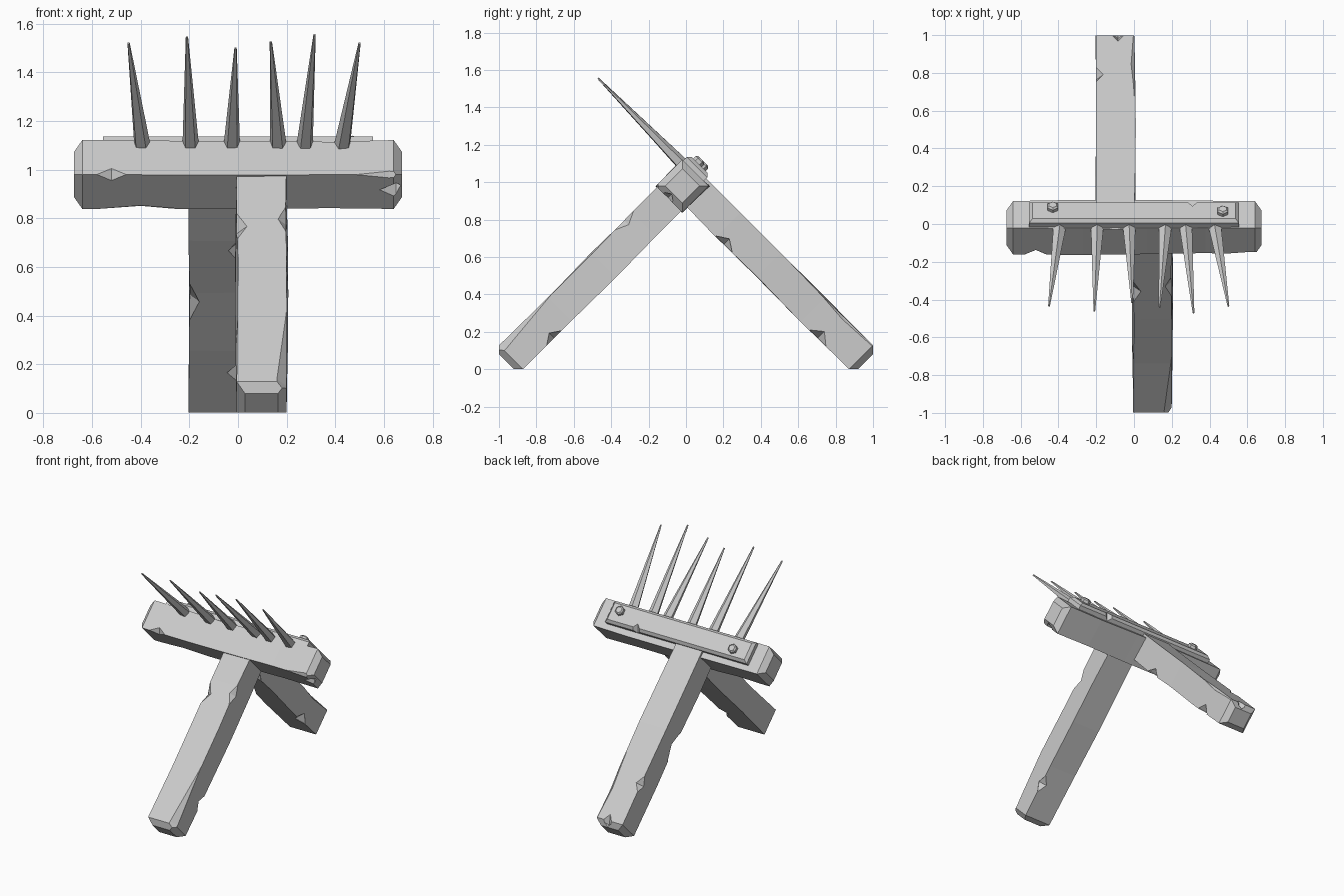
import bpy, bmesh, math, random
from mathutils import Matrix, Vector

random.seed(4)
if "Cube" in bpy.data.objects:
    bpy.data.objects.remove(bpy.data.objects["Cube"])

grey = bpy.data.materials.new("plain_grey")
grey.use_nodes = True
GREY = (0.6, 0.6, 0.6, 1)
grey.diffuse_color = GREY
grey.node_tree.nodes["Principled BSDF"].inputs["Base Color"].default_value = GREY


def finish(name, bm, frame):
    bmesh.ops.recalc_face_normals(bm, faces=bm.faces)
    mesh = bpy.data.meshes.new(name)
    bm.to_mesh(mesh)
    bm.free()
    mesh.materials.append(grey)
    obj = bpy.data.objects.new(name, mesh)
    obj.matrix_world = frame
    bpy.context.collection.objects.link(obj)
    return obj


def chip_away(obj, frame, chips, half_y, half_z):
    """Cut faceted notches: (distance along, side y, side z, half length, depth)."""
    for along, sy, sz, length, depth in chips:
        bm = bmesh.new()
        at = Matrix.Translation((along, sy * half_y, sz * half_z))
        bmesh.ops.create_uvsphere(bm, u_segments=4, v_segments=2, radius=1,
                                  matrix=at @ Matrix.Diagonal((length, depth, depth, 1)))
        cutter = finish("chip_cutter", bm, frame)
        cutter.hide_render = True
        mod = obj.modifiers.new("chip", "BOOLEAN")
        mod.operation = "DIFFERENCE"
        mod.solver = "EXACT"
        mod.object = cutter
        bpy.context.view_layer.update()
        bpy.context.view_layer.objects.active = obj
        bpy.ops.object.modifier_apply(modifier=mod.name)
        bpy.data.objects.remove(cutter)


def timber(name, frame, start, end, width, depth, chips, bevel=0.035, wobble=0.006):
    """Rough-hewn beam along local x with chamfered ends and uneven sides."""
    bm = bmesh.new()
    middle = Matrix.Translation(((start + end) / 2, 0, 0))
    bmesh.ops.create_cube(bm, size=1, matrix=middle @ Matrix.Diagonal((end - start, width, depth, 1)))
    rims = [e for e in bm.edges if abs(e.verts[0].co.x - e.verts[1].co.x) < 1e-4]
    bmesh.ops.bevel(bm, geom=rims, offset=bevel, segments=1, affect="EDGES")
    for part in (0.3, 0.55, 0.78):
        x = start + (end - start) * part
        bmesh.ops.bisect_plane(bm, geom=bm.verts[:] + bm.edges[:] + bm.faces[:],
                               plane_co=(x, 0, 0), plane_no=(1, 0, 0))
        for v in bm.verts:
            if abs(v.co.x - x) < 1e-4:
                v.co.y += random.uniform(-wobble, wobble)
                v.co.z += random.uniform(-wobble, wobble)
    obj = finish(name, bm, frame)
    chip_away(obj, frame, chips, width / 2, depth / 2)
    return obj


def frame_at(origin, ex, ey):
    ex, ey = Vector(ex).normalized(), Vector(ey).normalized()
    m = Matrix((ex, ey, ex.cross(ey))).transposed().to_4x4()
    m.translation = origin
    return m


# Two legs leaning against each other, side by side under the beam
front_frame = frame_at((0.097, -0.96, 0.04), (0, 1, 1), (-1, 0, 0))
timber("front_leg", front_frame, 0, 1.33, 0.205, 0.18, [
    (0.94, 1, 1, 0.08, 0.045),
    (0.98, -1, 1, 0.08, 0.035),
    (0.27, -1, -1, 0.06, 0.04),
    (0.05, -1, 1, 0.45, 0.04)])
back_frame = frame_at((-0.1, 0.96, 0.04), (0, -1, 1), (1, 0, 0))
timber("back_leg", back_frame, 0, 1.33, 0.205, 0.18, [
    (0.98, 1, -1, 0.07, 0.045),
    (0.27, 1, -1, 0.06, 0.05),
    (0.68, -1, -1, 0.12, 0.045),
    (0.33, -1, 1, 0.06, 0.04),
    (0.02, 0.15, 1, 0.06, 0.04),
    (0.25, 1, 1, 0.3, 0.02)])

# Crossbeam set on its edge; its local y faces up and back, local z up and front
beam_frame = frame_at((0, -0.02, 0.98), (1, 0, 0), (0, 1, 1))
timber("crossbeam", beam_frame, -0.675, 0.675, 0.2, 0.2, [
    (-0.52, -1, 1, 0.06, 0.035),
    (0.65, -1, 0.1, 0.07, 0.04),
    (-0.4, -1, -1, 0.18, 0.02),
    (0.62, -1, 1, 0.2, 0.02),
    (-0.1, 1, 1, 0.2, 0.012)])

# Bolted plate along the upper back face
plate_frame = beam_frame @ Matrix.Translation((0, 0.115, 0.015))
bm = bmesh.new()
bmesh.ops.create_cube(bm, size=1, matrix=Matrix.Diagonal((1.11, 0.06, 0.155, 1)))
outer = [e for e in bm.edges if all(v.co.y > 0 for v in e.verts)]
bmesh.ops.bevel(bm, geom=outer, offset=0.018, segments=1, affect="EDGES")
plate = finish("plate", bm, plate_frame)
chip_away(plate, plate_frame, [(0.31, 1, -1, 0.04, 0.045)], 0.03, 0.0775)

# Hexagonal bolts
for side, x, z in (("right", -0.43, 0.0), ("left", 0.47, 0.03)):
    bm = bmesh.new()
    bmesh.ops.create_cone(bm, cap_ends=True, segments=6, radius1=0.032, radius2=0.032, depth=0.04)
    top = [e for e in bm.edges if all(v.co.z > 0 for v in e.verts)]
    bmesh.ops.bevel(bm, geom=top, offset=0.009, segments=1, affect="EDGES")
    finish(side + "_bolt", bm, beam_frame @ Matrix.Translation((x, 0.153, z))
           @ Matrix.Rotation(-math.pi / 2, 4, "X"))

# Row of sharp spikes pointing up and forward: base x, tip x, tip height
spikes = [(-0.395, -0.45, 1.52), (-0.195, -0.21, 1.545), (-0.025, -0.01, 1.5),
          (0.165, 0.135, 1.525), (0.275, 0.315, 1.555), (0.43, 0.5, 1.52)]
for number, (base_x, tip_x, tip_z) in enumerate(spikes, 1):
    base = Vector((base_x, -0.025, 1.1))
    tip = Vector((tip_x, 1.085 - tip_z, tip_z))
    axis = tip - base
    bm = bmesh.new()
    bmesh.ops.create_cone(bm, cap_ends=True, segments=5, radius1=0.035, radius2=0.005,
                          depth=axis.length)
    turn = axis.to_track_quat("Z", "Y").to_matrix().to_4x4()
    finish("spike_%d" % number, bm, Matrix.Translation((base + tip) / 2) @ turn)
